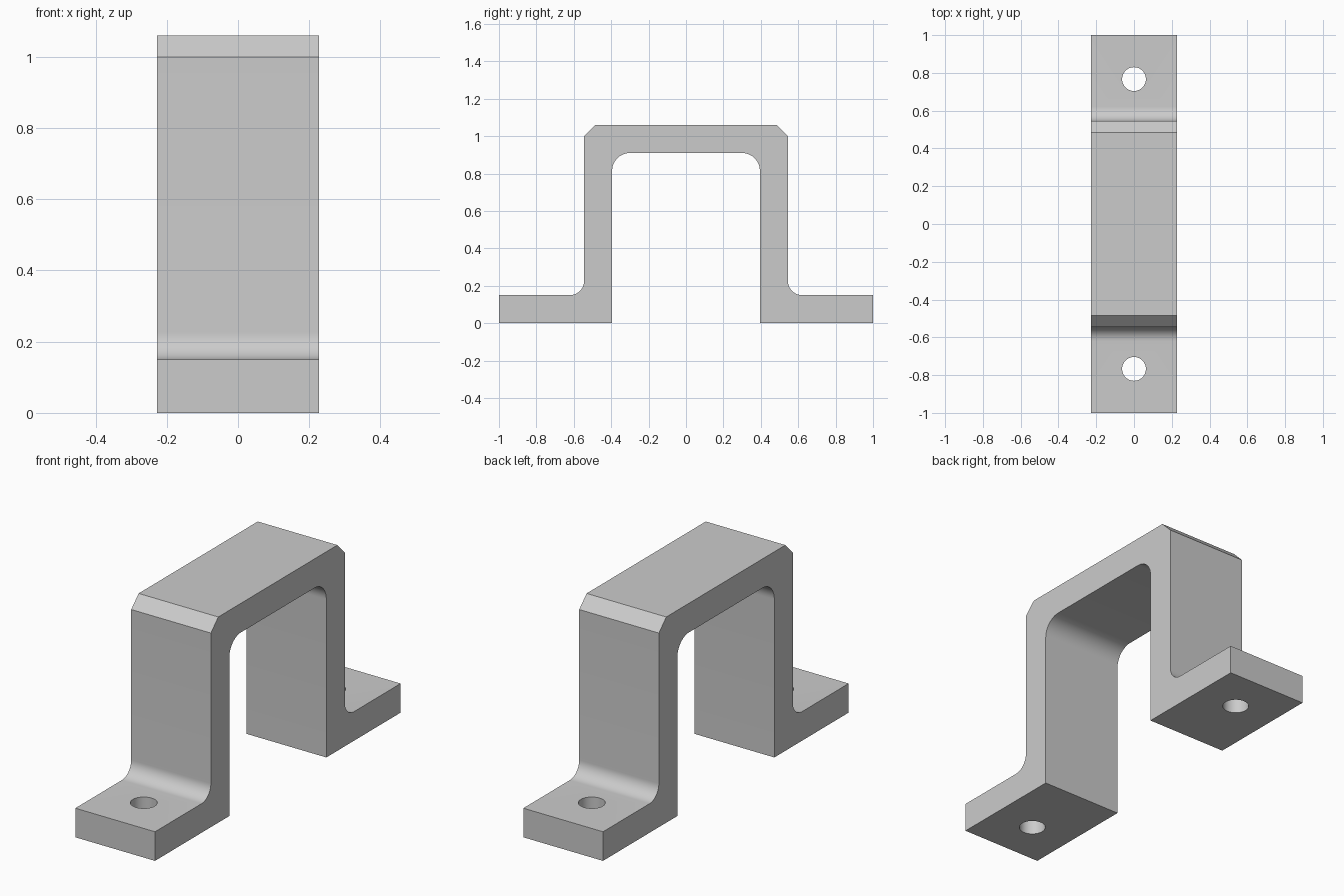
import bpy
import bmesh
from math import cos, sin, pi, radians

cube = bpy.data.objects.get("Cube")
if cube:
    bpy.data.objects.remove(cube, do_unlink=True)

HALF_WIDTH = 0.227
WALL, OUTER, HEIGHT = 0.15, 0.545, 1.06
INNER = OUTER - WALL
CHAMFER, FOOT_FILLET, ARCH_FILLET = 0.06, 0.076, 0.095
HOLE_Y, HOLE_RADIUS = 0.767, 0.063

# Plain grey finish
grey = bpy.data.materials.new("plain_grey")
grey.use_nodes = True
colour = (0.6, 0.6, 0.6, 1)
grey.diffuse_color = colour
grey.node_tree.nodes["Principled BSDF"].inputs["Base Color"].default_value = colour


def arc(cy, cz, radius, start, end, steps=12):
    angles = [radians(start + (end - start) * i / steps) for i in range(steps + 1)]
    return [(cy + radius * cos(a), cz + radius * sin(a)) for a in angles]


def new_object(name, bm):
    bmesh.ops.recalc_face_normals(bm, faces=bm.faces)
    mesh = bpy.data.meshes.new(name)
    bm.to_mesh(mesh)
    bm.free()
    mesh.materials.append(grey)
    obj = bpy.data.objects.new(name, mesh)
    bpy.context.collection.objects.link(obj)
    return obj


# Half of the hat-shaped profile, from the arch crown round to the top
half = arc(INNER - ARCH_FILLET, HEIGHT - WALL - ARCH_FILLET, ARCH_FILLET, 90, 0)
half += [(INNER, 0), (1, 0), (1, WALL)]
half += arc(OUTER + FOOT_FILLET, WALL + FOOT_FILLET, FOOT_FILLET, 270, 180)
half += [(OUTER, HEIGHT - CHAMFER), (OUTER - CHAMFER, HEIGHT)]
profile = half + [(-y, z) for y, z in reversed(half)]

# Bracket body extruded across its width
bm = bmesh.new()
side = bm.faces.new([bm.verts.new((-HALF_WIDTH, y, z)) for y, z in profile])
extruded = bmesh.ops.extrude_face_region(bm, geom=[side])
moved = [v for v in extruded["geom"] if isinstance(v, bmesh.types.BMVert)]
bmesh.ops.translate(bm, verts=moved, vec=(2 * HALF_WIDTH, 0, 0))
bracket = new_object("bracket", bm)

# Screw holes through both feet
for name, y in (("front_hole_cutter", -HOLE_Y), ("back_hole_cutter", HOLE_Y)):
    bm = bmesh.new()
    bmesh.ops.create_cone(bm, cap_ends=True, segments=48, radius1=HOLE_RADIUS,
                          radius2=HOLE_RADIUS, depth=4 * WALL)
    bmesh.ops.translate(bm, verts=bm.verts, vec=(0, y, WALL / 2))
    cutter = new_object(name, bm)
    hole = bracket.modifiers.new(name, 'BOOLEAN')
    hole.operation = 'DIFFERENCE'
    hole.solver = 'EXACT'
    hole.object = cutter
    bpy.context.view_layer.objects.active = bracket
    bpy.ops.object.modifier_apply(modifier=hole.name)
    bpy.data.objects.remove(cutter, do_unlink=True)

# Smooth fillets and bores, crisp edges elsewhere
bpy.ops.object.select_all(action='DESELECT')
bracket.select_set(True)
bpy.context.view_layer.objects.active = bracket
bpy.ops.object.shade_smooth_by_angle(angle=radians(30))
